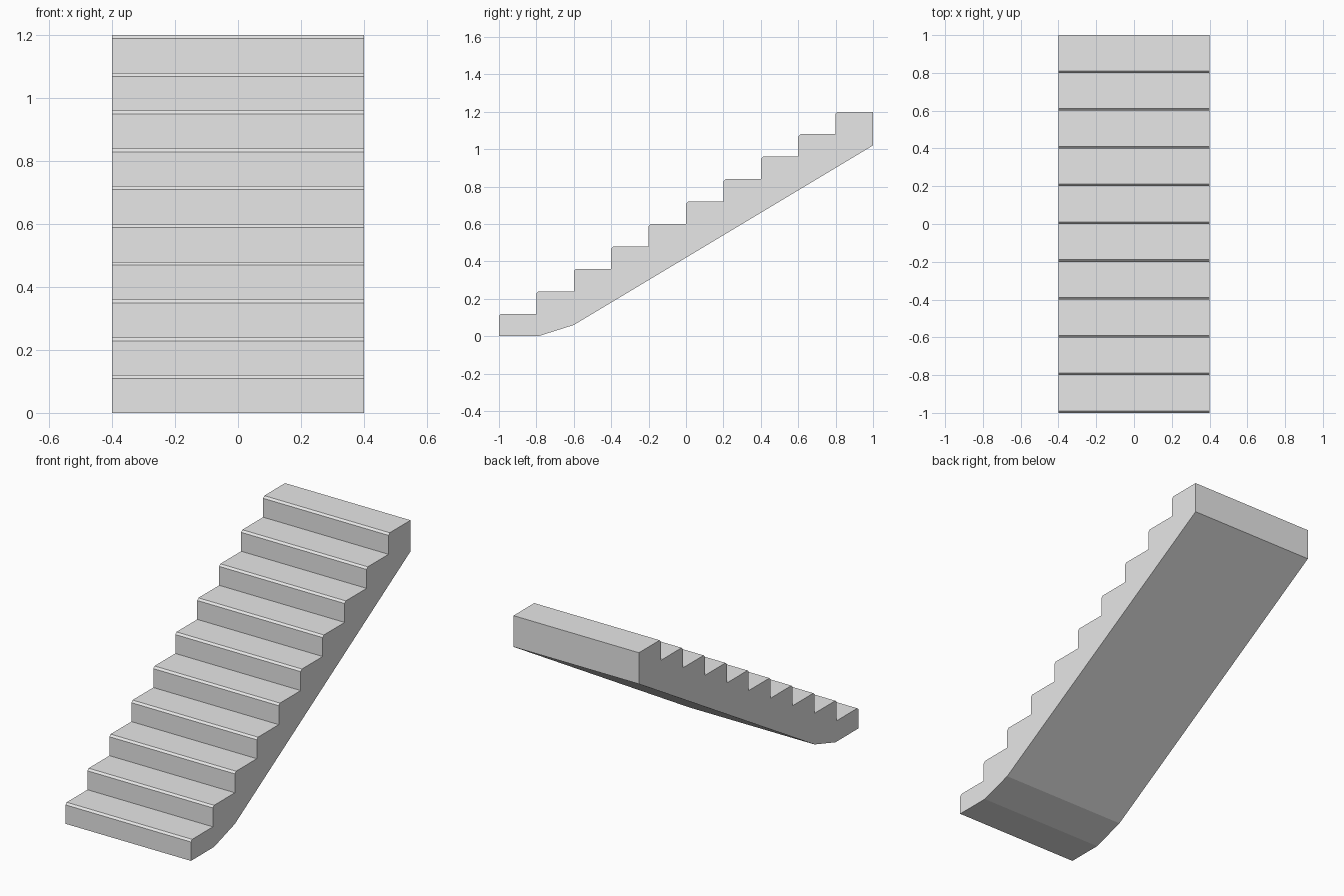
import bpy
import bmesh

cube = bpy.data.objects.get("Cube")
if cube:
    bpy.data.objects.remove(cube, do_unlink=True)

STEPS = 10
RUN, RISE = 0.2, 0.12
HALF_WIDTH = 0.4
CHAMFER = 0.011

# Concrete colour
concrete = bpy.data.materials.new("light_grey_concrete")
concrete.use_nodes = True
colour = (0.8, 0.8, 0.8, 1)
concrete.diffuse_color = colour
concrete.node_tree.nodes["Principled BSDF"].inputs["Base Color"].default_value = colour

# Side profile: chamfered steps up, then the sloping underside back down
profile = [(-1, 0)]
for i in range(STEPS):
    front, top = -1 + i * RUN, (i + 1) * RISE
    profile += [(front, top - CHAMFER), (front + CHAMFER, top), (front + RUN, top)]
profile += [(1, 1.02), (-0.6, 0.06), (-0.79, 0)]

# Extrude the profile across the width of the flight
bm = bmesh.new()
side = bm.faces.new([bm.verts.new((-HALF_WIDTH, y, z)) for y, z in profile])
extruded = bmesh.ops.extrude_face_region(bm, geom=[side], use_keep_orig=True)
moved = [v for v in extruded["geom"] if isinstance(v, bmesh.types.BMVert)]
bmesh.ops.translate(bm, verts=moved, vec=(2 * HALF_WIDTH, 0, 0))
bmesh.ops.recalc_face_normals(bm, faces=bm.faces)

mesh = bpy.data.meshes.new("stair_flight")
bm.to_mesh(mesh)
bm.free()
mesh.materials.append(concrete)
stairs = bpy.data.objects.new("stair_flight", mesh)
bpy.context.collection.objects.link(stairs)
